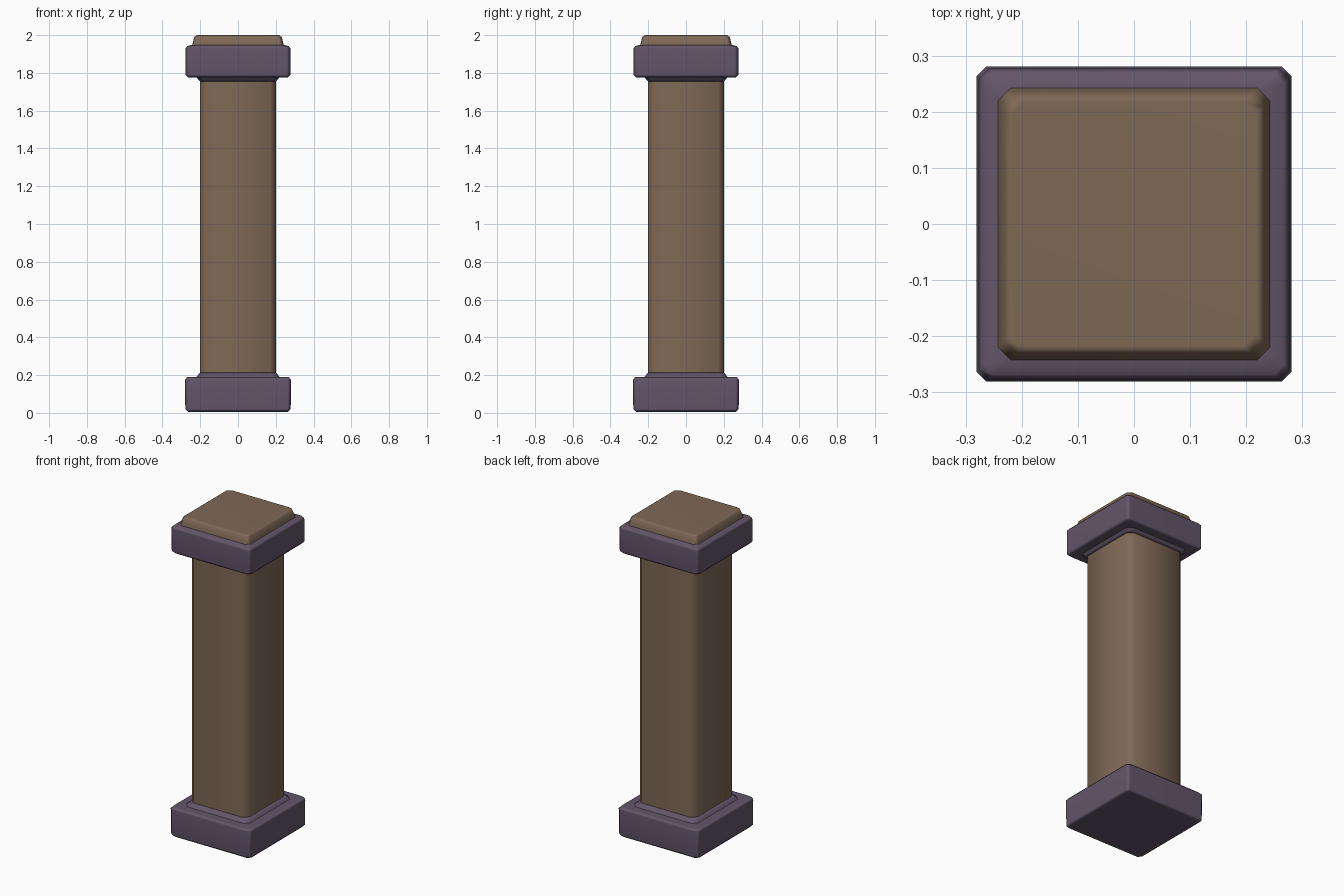
import bpy
import bmesh
import math

cube = bpy.data.objects.get("Cube")
if cube:
    bpy.data.objects.remove(cube, do_unlink=True)


def make_material(name, colour):
    mat = bpy.data.materials.new(name)
    mat.use_nodes = True
    mat.diffuse_color = colour
    bsdf = mat.node_tree.nodes["Principled BSDF"]
    bsdf.inputs["Base Color"].default_value = colour
    bsdf.inputs["Roughness"].default_value = 0.9
    return mat


brown = make_material("warm brown stone", (0.21, 0.14, 0.092, 1))
purple = make_material("dusky purple stone", (0.125, 0.092, 0.142, 1))


def square_ring(bm, half, z, cut):
    """Square outline with chamfered corners."""
    inner = half - cut
    outline = []
    for sx, sy in ((1, 1), (-1, 1), (-1, -1), (1, -1)):
        pair = [(sx * half, sy * inner), (sx * inner, sy * half)]
        outline += pair if sx * sy > 0 else pair[::-1]
    return [bm.verts.new((x, y, z)) for x, y in outline]


def loft(name, profile, cut, mat, weighted=True):
    """Closed block following a profile of (half width, height)."""
    bm = bmesh.new()
    rings = [square_ring(bm, half, z, cut) for half, z in profile]
    for low, high in zip(rings, rings[1:]):
        for i in range(len(low)):
            j = (i + 1) % len(low)
            bm.faces.new((low[i], low[j], high[j], high[i]))
    bm.faces.new(rings[0][::-1])
    bm.faces.new(rings[-1])
    bmesh.ops.recalc_face_normals(bm, faces=bm.faces)
    mesh = bpy.data.meshes.new(name)
    bm.to_mesh(mesh)
    bm.free()
    mesh.materials.append(mat)
    obj = bpy.data.objects.new(name, mesh)
    bpy.context.collection.objects.link(obj)
    bpy.ops.object.select_all(action='DESELECT')
    obj.select_set(True)
    bpy.context.view_layer.objects.active = obj
    bpy.ops.object.shade_smooth_by_angle(angle=math.radians(60))
    # Keep the broad faces flat and let the chamfers blend
    if weighted:
        mod = obj.modifiers.new("flat faces", 'WEIGHTED_NORMAL')
        mod.keep_sharp = True
    return obj


# Base block
loft("base_block", [(0.265, 0.005), (0.279, 0.02), (0.281, 0.175), (0.268, 0.19)], 0.018, purple)

# Flared collars where the shaft meets the blocks
loft("lower_collar", [(0.224, 0.188), (0.212, 0.2), (0.201, 0.214)], 0.03, purple)
loft("upper_collar", [(0.201, 1.755), (0.21, 1.765), (0.226, 1.785)], 0.03, purple)

# Shaft, softly shaded around its corners
loft("shaft", [(0.2, 0.19), (0.2, 1.78)], 0.03, brown, weighted=False)

# Capital block with a sloping shoulder
loft("capital_block", [(0.262, 1.775), (0.277, 1.79), (0.277, 1.93), (0.268, 1.942), (0.235, 1.95)],
     0.018, purple)

# Top slab
loft("top_slab", [(0.243, 1.944), (0.238, 1.965), (0.231, 1.99), (0.218, 2.0)], 0.022, brown)
